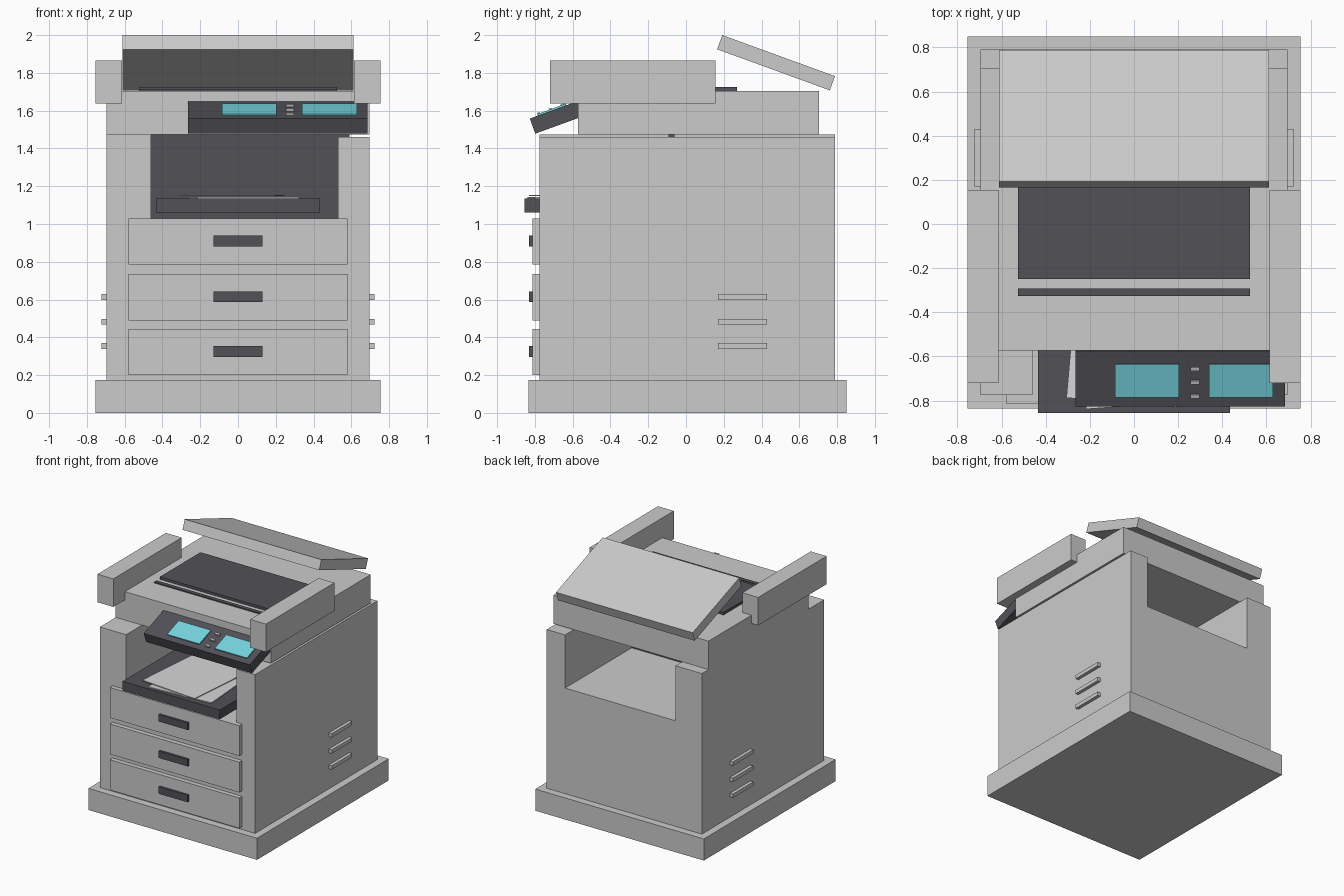
import bpy, math
from mathutils import Matrix, Vector

if "Cube" in bpy.data.objects:
    bpy.data.objects.remove(bpy.data.objects["Cube"])


def material(name, rgb):
    m = bpy.data.materials.new(name)
    m.diffuse_color = (*rgb, 1.0)
    m.use_nodes = True
    m.node_tree.nodes["Principled BSDF"].inputs["Base Color"].default_value = m.diffuse_color
    return m


GREY = material("light_grey_plastic", (0.60, 0.60, 0.60))
DARK = material("dark_grey_plastic", (0.085, 0.083, 0.097))
TEAL = material("teal_screen", (0.18, 0.66, 0.73))
PAPER = material("white_paper", (0.68, 0.68, 0.68))


def box(name, x, y, z, mat, frame=None):
    """Box from (min, max) ranges, optionally placed in a tilted frame."""
    verts = [(a, b, c) for c in z for b in y for a in x]
    faces = [(0, 2, 3, 1), (4, 5, 7, 6), (0, 1, 5, 4),
             (2, 6, 7, 3), (0, 4, 6, 2), (1, 3, 7, 5)]
    mesh = bpy.data.meshes.new(name)
    mesh.from_pydata(verts, [], faces)
    mesh.materials.append(mat)
    obj = bpy.data.objects.new(name, mesh)
    bpy.context.collection.objects.link(obj)
    if frame:
        obj.matrix_world = frame
    return obj


def tilted(origin, degrees, axis="X"):
    return Matrix.Translation(Vector(origin)) @ Matrix.Rotation(math.radians(degrees), 4, axis)


# Cabinet: plinth, lower body, two pillars around the paper outlet tunnel
box("plinth", (-0.755, 0.755), (-0.835, 0.85), (0, 0.175), GREY)
box("lower_body", (-0.695, 0.695), (-0.775, 0.79), (0.175, 1.03), GREY)
box("left_pillar", (-0.695, -0.46), (-0.775, 0.79), (1.03, 1.475), GREY)
box("right_pillar", (0.53, 0.695), (-0.775, 0.79), (1.03, 1.46), GREY)
box("outlet_back_panel", (-0.46, 0.59), (-0.092, -0.062), (1.03, 1.475), DARK)

# Paper drawers with handles
for i, z in enumerate((0.20, 0.49, 0.785)):
    box(f"drawer_{i + 1}", (-0.58, 0.58), (-0.812, -0.775), (z, z + 0.245), GREY)
    box(f"drawer_handle_{i + 1}", (-0.13, 0.13), (-0.83, -0.812),
        (z + 0.097, z + 0.153), DARK)

# Vent ribs on both sides
for side in (-1, 1):
    for i, z in enumerate((0.338, 0.467, 0.598)):
        x = sorted((side * 0.695, side * 0.722))
        box(f"vent_rib_{'left' if side < 0 else 'right'}_{i + 1}",
            x, (0.17, 0.43), (z, z + 0.031), GREY)

# Output tray with loose sheets
box("output_tray", (-0.435, 0.435), (-0.855, -0.092), (1.06, 1.135), DARK)
box("paper_sheet_lower", (-0.27, 0.27), (-0.33, 0.33), (0, 0.007), PAPER,
    tilted((0.03, -0.49, 1.136), 4, "Z"))
box("paper_sheet_upper", (-0.25, 0.25), (-0.31, 0.31), (0, 0.007), PAPER,
    tilted((-0.03, -0.50, 1.147), -5, "Z"))

# Scanner unit with glass and feed slit
box("scanner_body", (-0.695, 0.695), (-0.572, 0.705), (1.475, 1.705), GREY)
box("scanner_glass", (-0.525, 0.525), (-0.25, 0.27), (1.705, 1.726), DARK)
box("feed_slit", (-0.525, 0.525), (-0.325, -0.292), (1.705, 1.713), DARK)

# Side arms
for side in (-1, 1):
    box("left_arm" if side < 0 else "right_arm",
        sorted((side * 0.613, side * 0.755)), (-0.72, 0.155), (1.638, 1.865), GREY)

# Raised lid, sloping down to the back
box("lid", (-0.612, 0.612), (0, 0.635), (-0.08, 0), GREY, tilted((0, 0.192, 2.0), -20))

# Control panel, sloping down to the front
panel = tilted((0, -0.827, 1.558), 20)
box("control_panel", (-0.265, 0.685), (0, 0.267), (-0.085, 0), DARK, panel)
for i, x in enumerate((-0.086, 0.34)):
    box(f"screen_{i + 1}", (x, x + 0.29), (0.047, 0.206), (0, 0.009), TEAL, panel)
for i, y in enumerate((0.045, 0.112, 0.178)):
    box(f"button_{i + 1}", (0.255, 0.296), (y, y + 0.016), (0, 0.015), GREY, panel)
